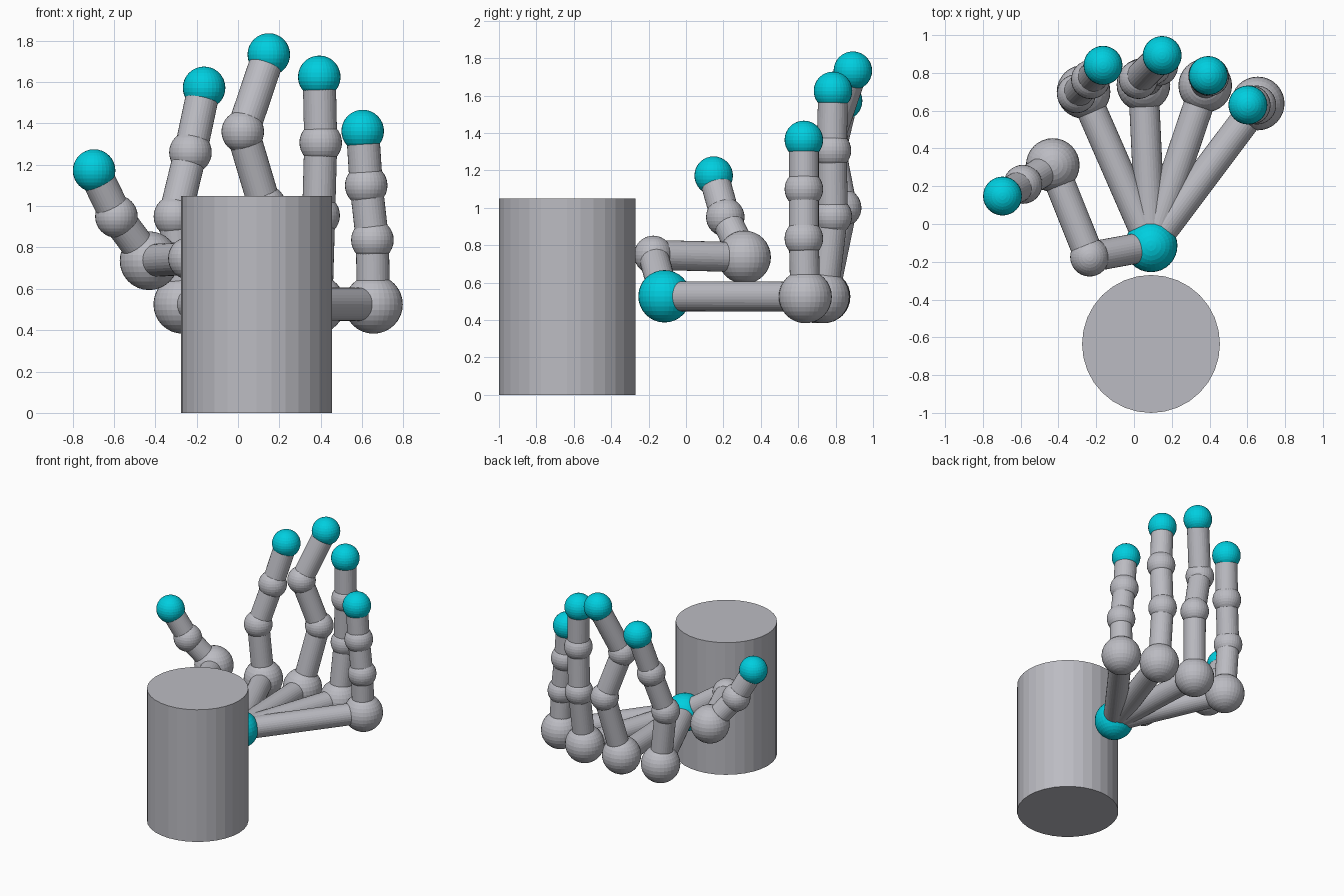
import bpy
from mathutils import Vector

if "Cube" in bpy.data.objects:
    bpy.data.objects.remove(bpy.data.objects["Cube"])


def material(name, rgb):
    m = bpy.data.materials.new(name)
    m.diffuse_color = (*rgb, 1)
    m.use_nodes = True
    m.node_tree.nodes["Principled BSDF"].inputs["Base Color"].default_value = m.diffuse_color
    return m


GREY = material("light_grey", (0.50, 0.50, 0.54))
TEAL = material("teal", (0.0, 0.62, 0.74))

ROD_R, KNUCKLE_R, JOINT_R = 0.08, 0.142, 0.103


def ball(name, pos, radius, mat):
    bpy.ops.mesh.primitive_uv_sphere_add(segments=32, ring_count=16,
                                         radius=radius, location=pos)
    ob = bpy.context.object
    ob.name = name
    ob.data.materials.append(mat)


def rod(name, a, b, radius):
    a, b = Vector(a), Vector(b)
    d = b - a
    bpy.ops.mesh.primitive_cylinder_add(vertices=32, radius=radius,
                                        depth=d.length, location=(a + b) / 2)
    ob = bpy.context.object
    ob.name = name
    ob.rotation_mode = 'QUATERNION'
    ob.rotation_quaternion = d.to_track_quat('Z', 'Y')
    ob.data.materials.append(GREY)


# Forearm and wrist
rod("forearm", (0.09, -0.635, 0), (0.09, -0.635, 1.05), 0.365)
WRIST = (0.09, -0.115, 0.527)
ball("wrist_joint", WRIST, 0.14, TEAL)

# Joint chains from the palm outward to the fingertip
fingers = {
    "thumb": [(-0.235, -0.175, 0.748), (-0.43, 0.312, 0.736),
              (-0.588, 0.21, 0.95), (-0.696, 0.148, 1.172)],
    "index_finger": [(-0.267, 0.70, 0.525), (-0.305, 0.69, 0.95),
                     (-0.23, 0.765, 1.26), (-0.164, 0.84, 1.572)],
    "middle_finger": [(0.05, 0.737, 0.525), (0.13, 0.835, 1.0),
                      (0.023, 0.765, 1.36), (0.149, 0.892, 1.733)],
    "ring_finger": [(0.377, 0.733, 0.525), (0.39, 0.785, 0.955),
                    (0.40, 0.78, 1.307), (0.393, 0.786, 1.625)],
    "little_finger": [(0.655, 0.638, 0.525), (0.65, 0.63, 0.836),
                      (0.62, 0.63, 1.10), (0.603, 0.63, 1.363)],
}

for name, joints in fingers.items():
    knuckle = 1 if name == "thumb" else 0      # index of the large joint
    prev = WRIST
    for i, pos in enumerate(joints):
        rod(f"{name}_bone_{i + 1}", prev, pos, ROD_R)
        if i == 3:
            ball(f"{name}_tip", pos, JOINT_R, TEAL)
        else:
            radius = KNUCKLE_R if i == knuckle else JOINT_R
            ball(f"{name}_joint_{i + 1}", pos, radius, GREY)
        prev = pos
